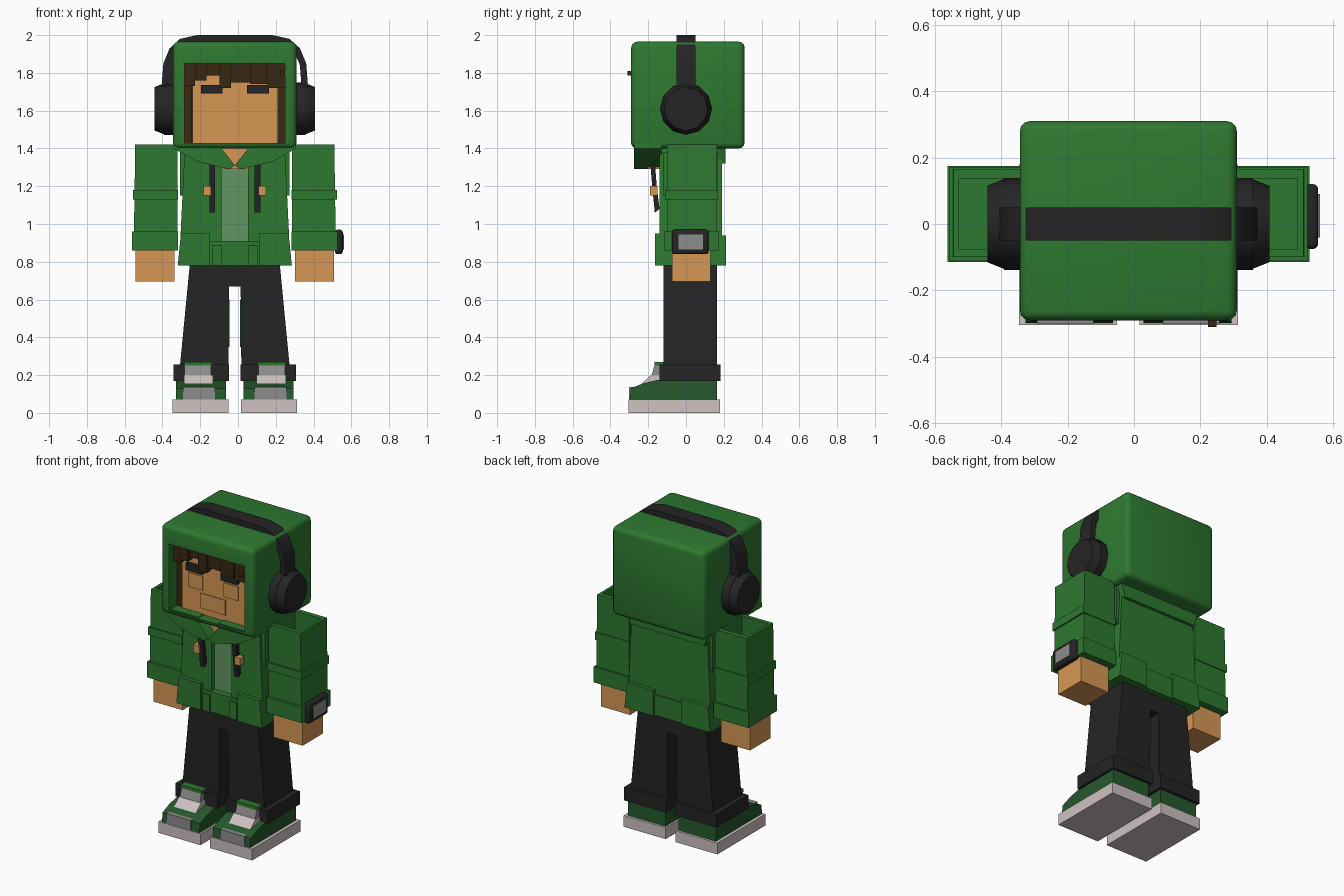
import bpy
import bmesh
import math
from mathutils import Vector, Matrix

default_cube = bpy.data.objects.get("Cube")
if default_cube:
    bpy.data.objects.remove(default_cube, do_unlink=True)

CENTRE_X = -0.017  # the watch makes the outline wider on one side


def material(name, red, green, blue):
    mat = bpy.data.materials.new(name)
    mat.use_nodes = True
    colour = (red, green, blue, 1)
    mat.diffuse_color = colour
    shader = next(n for n in mat.node_tree.nodes if n.type == 'BSDF_PRINCIPLED')
    shader.inputs["Base Color"].default_value = colour
    shader.inputs["Roughness"].default_value = 0.8
    return mat


GREEN = material("jacket green", .027, .19, .03)
DARK_GREEN = material("shoe green", .018, .1, .025)
SKIN = material("skin", .68, .31, .09)
BLACK = material("black cloth", .018, .018, .019)
BROWN = material("hair brown", .04, .02, .006)
SHIRT = material("shirt green", .12, .3, .12)
GREY = material("grey", .27, .27, .27)
LIGHT = material("sole light grey", .62, .54, .54)


def finish(bm, name, mats, pair):
    """Turn a bmesh into one object, or a left and right pair."""
    bmesh.ops.recalc_face_normals(bm, faces=bm.faces)
    for prefix in (("left_", "right_") if pair else ("",)):
        if prefix == "right_":
            bmesh.ops.scale(bm, vec=(-1, 1, 1), verts=bm.verts)
            bmesh.ops.reverse_faces(bm, faces=bm.faces)
        mesh = bpy.data.meshes.new(prefix + name)
        bm.to_mesh(mesh)
        for mat in mats:
            mesh.materials.append(mat)
        for poly in mesh.polygons:
            poly.use_smooth = True
        mesh.set_sharp_from_angle(angle=math.radians(35))
        obj = bpy.data.objects.new(prefix + name, mesh)
        obj.location.x = CENTRE_X
        bpy.context.collection.objects.link(obj)
    bm.free()


def recess(bm, direction, spans, depth, floor):
    """Cut an opening of the given spans into the face looking along direction."""
    direction = Vector(direction)
    face = max(bm.faces, key=lambda f: (round(f.normal.dot(direction), 1), f.calc_area()))
    middle = face.calc_center_median()
    bmesh.ops.inset_region(bm, faces=[face], thickness=.001)
    for vert in face.verts:
        for axis, span in enumerate(spans):
            if span:
                vert.co[axis] = span[vert.co[axis] > middle[axis]]
    result = bmesh.ops.extrude_discrete_faces(bm, faces=[face])
    bottom = result["faces"][0]
    bmesh.ops.translate(bm, verts=bottom.verts, vec=-direction * depth)
    bottom.material_index = floor


def box(name, mats, xs, ys, zs, pair=False, top_x=None, bevel=0, cut=None):
    """Box from spans; top_x tapers it, cut holds recess arguments."""
    mats = mats if isinstance(mats, list) else [mats]
    bm = bmesh.new()
    bmesh.ops.create_cube(bm, size=1)
    for vert in bm.verts:
        i, j, k = (int(c > 0) for c in vert.co)
        across = top_x if (k and top_x) else xs
        vert.co = (across[i], ys[j], zs[k])
    if bevel:
        bmesh.ops.bevel(bm, geom=bm.edges[:], offset=bevel, segments=3,
                        profile=.5, affect='EDGES')
    bm.normal_update()
    if cut:
        recess(bm, *cut)
    finish(bm, name, mats, pair)


def prism(name, mat, points, span, along='y', pair=False):
    """Extrude an outline along x or y."""
    bm = bmesh.new()
    rings = []
    for s in span:
        rings.append([bm.verts.new((a, s, b) if along == 'y' else (s, a, b))
                      for a, b in points])
    bm.faces.new(rings[0])
    bm.faces.new(rings[1][::-1])
    for i in range(len(points)):
        j = (i + 1) % len(points)
        bm.faces.new((rings[0][i], rings[1][i], rings[1][j], rings[0][j]))
    finish(bm, name, [mat], pair)


def disc(name, mat, x, width, radius, outer_radius, sides=12):
    """Ear cup slice with its axis along x."""
    bm = bmesh.new()
    bmesh.ops.create_cone(bm, cap_ends=True, segments=sides, radius1=radius,
                          radius2=outer_radius, depth=width)
    turn = Matrix.Rotation(math.pi / 2, 4, 'Y')
    bmesh.ops.transform(bm, verts=bm.verts,
                        matrix=Matrix.Translation((x + width / 2, 0, 1.61)) @ turn)
    finish(bm, name, [mat], True)


FRONT, UP = (0, -1, 0), (0, 0, 1)

# Hood with a face opening, and its collar
box("hood", [GREEN, BROWN], (-.327, .327), (-.29, .31), (1.4, 1.965), bevel=.03,
    cut=(FRONT, ((-.265, .265), None, (1.425, 1.85)), .14, 1))
prism("hood_collar", GREEN, [(.325, 1.43), (.07, 1.43), (.07, 1.4), (0, 1.31),
      (.03, 1.29), (.2, 1.33), (.325, 1.4)], (-.275, -.13), pair=True)
box("back_collar", GREEN, (-.26, .26), (.1, .21), (1.32, 1.42), top_x=(-.29, .29))

# Head, face details and hair
box("head", SKIN, (-.225, .23), (-.22, 0), (1.42, 1.8))
box("neck", SKIN, (-.075, .075), (-.2, 0), (1.29, 1.44))
box("eye", SKIN, (.075, .175), (-.227, -.22), (1.58, 1.67), pair=True)
box("brow", BLACK, (.065, .18), (-.245, -.22), (1.69, 1.735), pair=True)
box("mouth", SKIN, (-.09, .085), (-.227, -.22), (1.465, 1.56))
box("side_hair", BROWN, (.23, .265), (-.21, -.1), (1.43, 1.8), pair=True)
fringe = [(-.265, 1.73), (-.21, 1.76), (-.15, 1.785), (-.08, 1.72),
          (-.02, 1.75), (.08, 1.74), (.17, 1.72), (.265, 1.7)]
for n, (start, low) in enumerate(fringe[:-1]):
    box(f"fringe_lock_{n}", BROWN, (start, fringe[n + 1][0]),
        (-.25 - .015 * (n % 2), -.15), (low, 1.85))
box("loose_lock", BROWN, (.24, .265), (-.31, -.25), (1.785, 1.81))

# Headphones
arch = [(.39, 1.7), (.378, 1.85), (.345, 1.93), (.29, 1.98), (.2, 2),
        (.2, 1.96), (.27, 1.95), (.32, 1.9), (.345, 1.84), (.355, 1.7)]
outer, inner = arch[:5], arch[5:]
band = outer + [(-x, z) for x, z in outer[::-1]]
band += [(-x, z) for x, z in inner[::-1]][::-1][::-1][::-1] + inner
prism("headband", BLACK, band, (-.05, .05))
disc("ear_cushion", BLACK, .325, .05, .138, .138)
disc("ear_cup", BLACK, .375, .05, .135, .115)

# Open jacket over the shirt
box("jacket", [GREEN, SHIRT], (-.295, .295), (-.14, .19), (.78, 1.4),
    top_x=(-.265, .265), cut=(FRONT, ((-.07, .07), None, (.91, 1.38)), .03, 1))
box("shoulder_trim", GREEN, (.25, .29), (-.12, .17), (1.15, 1.38), pair=True)
box("hem", GREEN, (-.295, .295), (-.15, .2), (.78, .91), top_x=(-.285, .285))
box("front_pocket", GREEN, (.13, .302), (-.165, 0), (.78, .95), pair=True,
    top_x=(.13, .285))
box("back_hem_patch", GREEN, (.1, .302), (.05, .212), (.78, .94), pair=True,
    top_x=(.1, .285))
box("hem_tab", GREEN, (.07, .12), (-.16, 0), (.78, .89), pair=True)

# Drawstrings with beads
prism("drawstring", BLACK, [(-.19, 1.33), (-.165, 1.33), (-.155, 1.2), (-.14, 1.08),
      (-.165, 1.06), (-.178, 1.19)], (.105, .135), along='x', pair=True)
box("drawstring_bead", SKIN, (.125, .165), (-.19, -.15), (1.15, 1.2), pair=True)

# Sleeves, open at the top, with hands
box("sleeve", [GREEN, SKIN], (.303, .535), (-.1, .165), (.88, 1.42), pair=True,
    top_x=(.303, .527), cut=(UP, ((.325, .51), (-.075, .135), None), .5, 1))
box("sleeve_fold", GREEN, (.3, .54), (-.11, .17), (1.13, 1.18), pair=True,
    cut=(UP, ((.325, .51), (-.075, .135), None), .05, 0))
box("sleeve_cuff", GREEN, (.3, .545), (-.115, .175), (.86, .96), pair=True,
    cut=(UP, ((.325, .51), (-.075, .135), None), .04, 1))
box("hand", SKIN, (.32, .525), (-.075, .13), (.695, .9), pair=True)

# Watch on the left wrist
box("watch_case", BLACK, (.53, .572), (-.075, .12), (.84, .97), bevel=.015)
box("watch_screen", GREY, (.568, .577), (-.04, .09), (.865, .945))

# Trousers
box("crotch", BLACK, (-.06, .06), (-.12, .165), (.67, .8))
box("trouser_leg", BLACK, (.035, .295), (-.12, .165), (.2, .8), pair=True,
    top_x=(.03, .237))
box("knee_patch", DARK_GREEN, (.028, .036), (-.02, .06), (.35, .6), pair=True)
box("trouser_cuff", BLACK, (.03, .325), (-.14, .182), (.17, .255), pair=True)

# Shoes
box("sole", LIGHT, (.034, .33), (-.305, .18), (0, .072), pair=True)
prism("shoe", DARK_GREEN, [(-.298, .07), (-.292, .13), (-.23, .155), (-.15, .175),
      (.165, .175), (.165, .07)], (.046, .31), along='x', pair=True)
box("toe_cap", GREY, (.105, .275), (-.302, -.25), (.072, .137), pair=True)
prism("laces", LIGHT, [(-.235, .155), (-.185, .2), (-.13, .2), (-.13, .155)],
      (.115, .27), along='x', pair=True)
prism("tongue", GREY, [(-.185, .19), (-.165, .255), (-.13, .255), (-.13, .19)],
      (.125, .265), along='x', pair=True)
box("tongue_tip", GREEN, (.12, .27), (-.168, -.12), (.25, .27), pair=True)
